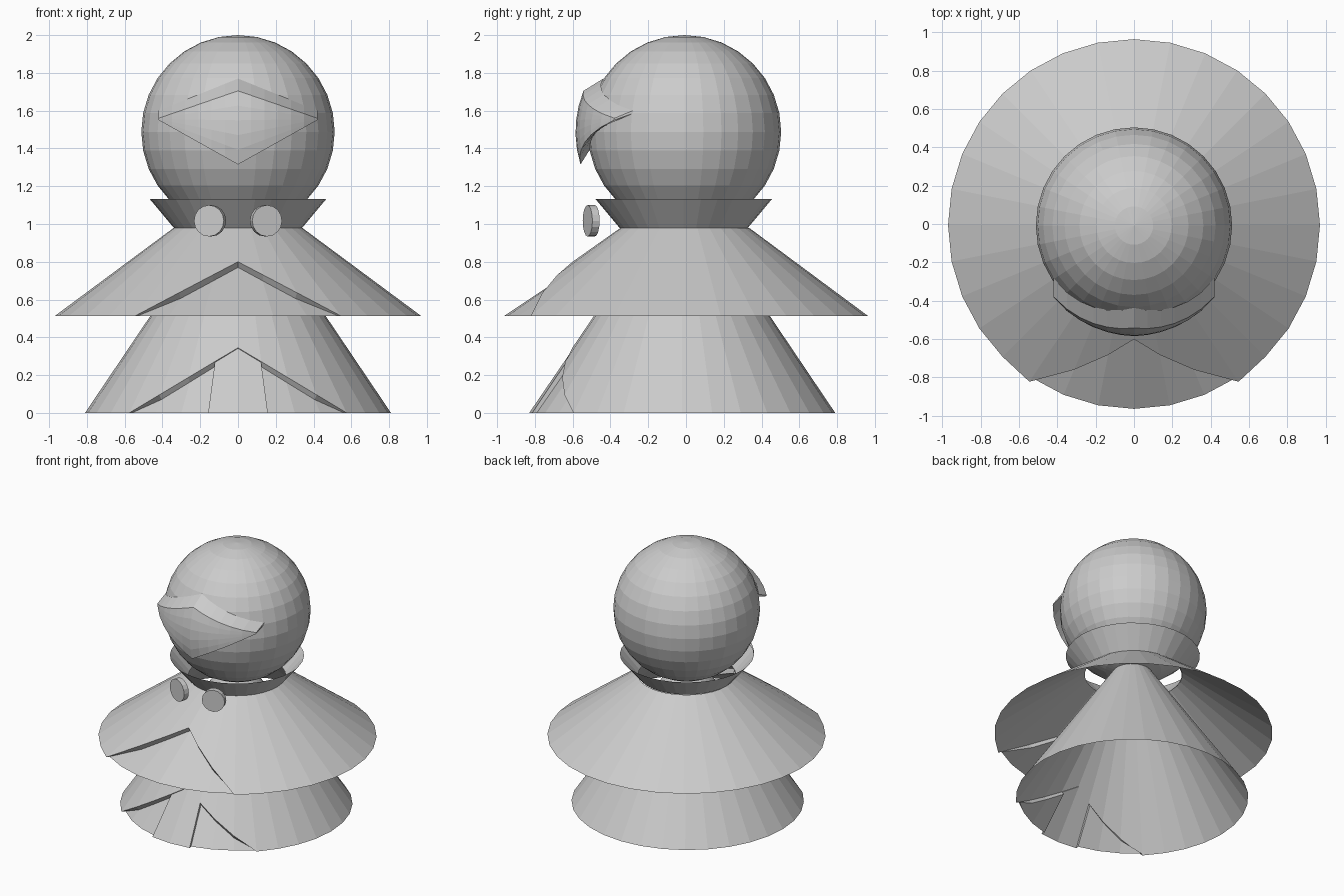
import bpy, bmesh
from math import sin, cos, radians, sqrt, pi

if "Cube" in bpy.data.objects:
    bpy.data.objects.remove(bpy.data.objects["Cube"])

SEG = 32
STEP = 2 * pi / SEG


def make_object(name, quads):
    """Build a flat-shaded mesh from a list of polygons given as point lists."""
    bm = bmesh.new()
    for q in quads:
        pts = []
        for p in q:
            if all((p[0]-o[0])**2 + (p[1]-o[1])**2 + (p[2]-o[2])**2 > 1e-9 for o in pts):
                pts.append(p)
        if len(pts) > 2:
            bm.faces.new([bm.verts.new(p) for p in pts])
    bmesh.ops.remove_doubles(bm, verts=bm.verts, dist=1e-4)
    bmesh.ops.recalc_face_normals(bm, faces=bm.faces)
    me = bpy.data.meshes.new(name)
    bm.to_mesh(me)
    bm.free()
    ob = bpy.data.objects.new(name, me)
    bpy.context.collection.objects.link(ob)
    return ob


def garment(name, zb, zt, rb, rt, cy, apex, n, proud, drop, back, low, panel=0):
    """Open cone with a chevron step in front; n = half-width of the chevron in segments,
    panel = half-width of the raised middle panel in segments."""
    b = (rb - rt) / (zt - zb)
    cone = lambda z: rb - b * (z - zb)
    k = (apex - zb) / (rb * sin(n * STEP))

    def pt(i, r, z):
        return (r * sin(i * STEP), cy - r * cos(i * STEP), z)

    def edge_z(i):
        s = sin(abs(i) * STEP)
        if abs(i) >= n:
            return zb
        return (apex - k * s * (rb + b * zb)) / (1 - k * b * s)

    def column(i, flush):
        z = edge_z(i)
        edge = pt(i, cone(z) + proud, z)
        if flush:
            return edge, pt(i, cone(z), z - 0.004), pt(i, rb, zb)
        z2 = max(zb, z - drop)
        return edge, pt(i, cone(z) - back, z2), pt(i, rb - low, zb)

    quads = []
    for i in range(-SEG // 2, SEG // 2):
        j = i + 1
        front = -n <= i < n
        top = [pt(i, rt, zt), pt(j, rt, zt)]
        if not front:
            a = column(i, False)[0] if abs(i) == n else pt(i, rb, zb)
            c = column(j, False)[0] if abs(j) == n else pt(j, rb, zb)
            quads.append([top[0], top[1], c, a])
            continue
        flush = -panel <= i < panel
        a, c = column(i, flush), column(j, flush)
        quads.append([top[0], top[1], c[0], a[0]])
        quads.append([a[0], c[0], c[1], a[1]])
        quads.append([a[1], c[1], c[2], a[2]])
    # side walls of the raised panel
    if panel:
        for i in (-panel, panel):
            f, r = column(i, True), column(i, False)
            quads.append([f[1], f[2], r[2], r[1]])
    return make_object(name, quads)


# robe and cape, each with a parted front
garment("robe", 0, 1.19, 0.81, 0.008, -0.02, 0.345, 4, 0.004, 0.025, 0.016, 0.025, panel=1)
garment("cape", 0.513, 0.98, 0.97, 0.34, -0.006, 0.80, 3, 0.012, 0.03, 0.012, 0.012)

# flared collar
quads = []
for i in range(SEG):
    a, c = i * STEP, (i + 1) * STEP
    p = lambda t, r, z: (r * sin(t), -0.012 - r * cos(t), z)
    quads.append([p(a, 0.34, 0.98), p(c, 0.34, 0.98), p(c, 0.468, 1.133), p(a, 0.468, 1.133)])
make_object("collar", quads)

# head
HY, HZ = -0.008, 1.488
bpy.ops.mesh.primitive_uv_sphere_add(segments=32, ring_count=16, radius=0.512, location=(0, HY, HZ))
bpy.context.object.name = "head"


# diamond face plate following the head
def on_head(x, z, r):
    return (x, HY - sqrt(r * r - x * x - (z - HZ) ** 2), z)


def plate_column(u):
    x, t = 0.42 * u, abs(u)
    R = 0.577 - 0.012 * t
    zu, zl = 1.705 + (1.56 - 1.705) * t, 1.315 + (1.55 - 1.315) * t
    col = [on_head(x, zu + 0.065 - 0.025 * t, 0.514)]
    col += [on_head(x, zu + (zl - zu) * s / 5, R) for s in range(6)]
    col.append(on_head(x, zl + 0.085 - 0.045 * t, 0.505))
    return col


cols = [plate_column(i / 6) for i in range(-6, 7)]
quads = [[a[k], c[k], c[k + 1], a[k + 1]]
         for a, c in zip(cols, cols[1:]) for k in range(len(a) - 1)]
quads += [[c[0], c[1], c[6], c[7]] for c in (cols[0], cols[-1])]
make_object("face_plate", quads)

# two discs at the throat, turned outward
for side in (-1, 1):
    bpy.ops.mesh.primitive_cylinder_add(vertices=16, radius=0.083, depth=0.04,
                                        location=(side * 0.148, -0.502, 1.017),
                                        rotation=(radians(90), 0, side * radians(18)))
    bpy.context.object.name = "clasp_left" if side < 0 else "clasp_right"
